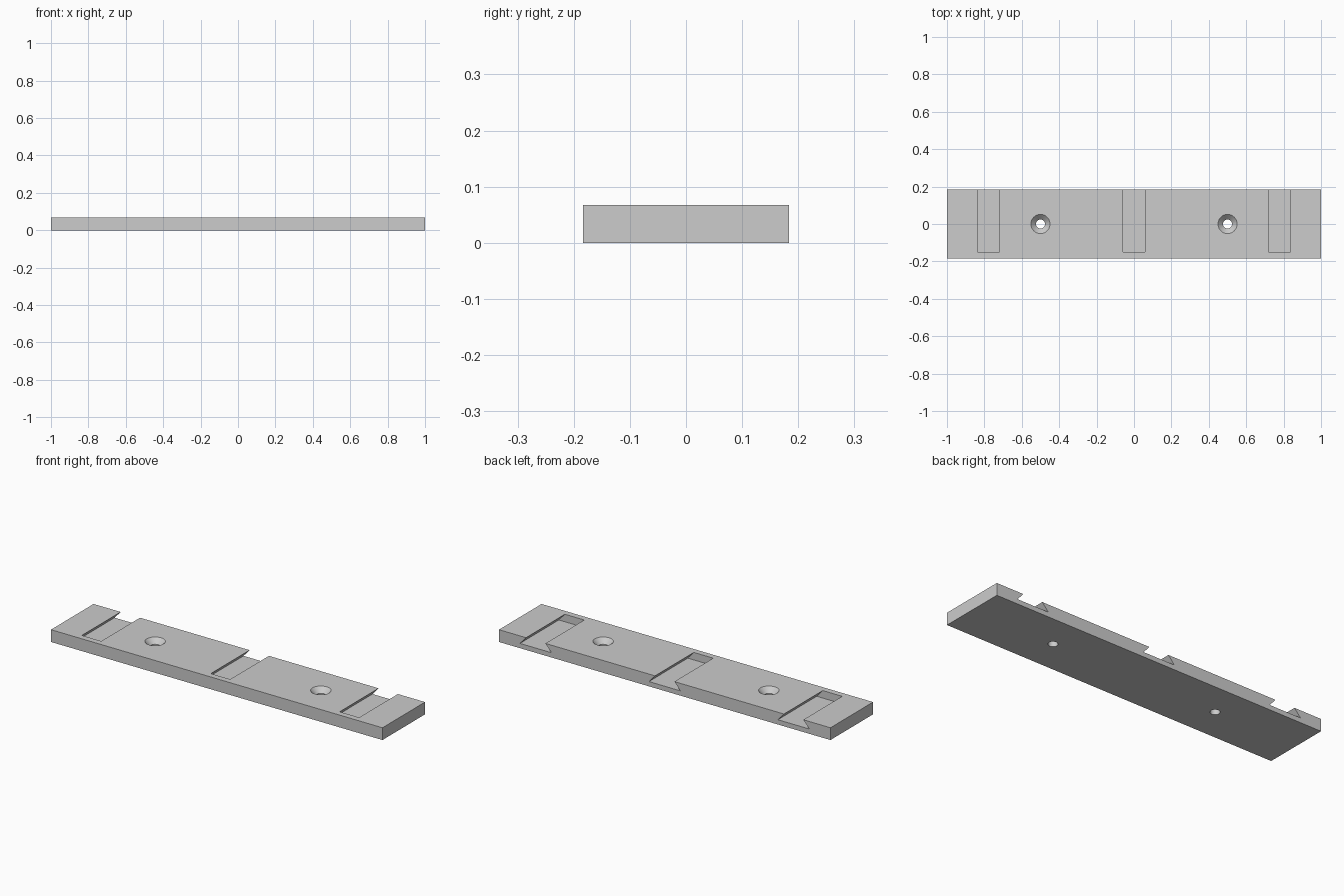
import bpy
import bmesh
import math

cube = bpy.data.objects.get("Cube")
if cube:
    bpy.data.objects.remove(cube, do_unlink=True)

LENGTH, WIDTH, HEIGHT = 2.0, 0.367, 0.067
OVER = 0.03  # how far cutters reach past the plate

grey = bpy.data.materials.new("light_grey")
grey.use_nodes = True
grey.diffuse_color = (0.604, 0.604, 0.604, 1)
grey.node_tree.nodes["Principled BSDF"].inputs["Base Color"].default_value = grey.diffuse_color


def loft(name, rings):
    """Solid through a stack of equal-sized point rings, capped at both ends."""
    bm = bmesh.new()
    loops = [[bm.verts.new(p) for p in ring] for ring in rings]
    n = len(loops[0])
    for a, b in zip(loops, loops[1:]):
        for i in range(n):
            j = (i + 1) % n
            bm.faces.new((a[i], a[j], b[j], b[i]))
    bm.faces.new(loops[0])
    bm.faces.new(loops[-1])
    bmesh.ops.recalc_face_normals(bm, faces=bm.faces)
    mesh = bpy.data.meshes.new(name)
    bm.to_mesh(mesh)
    bm.free()
    mesh.materials.append(grey)
    obj = bpy.data.objects.new(name, mesh)
    bpy.context.collection.objects.link(obj)
    return obj


def dovetail_cutter(x):
    """Undercut slot, closed at the front and open at the back."""
    floor, mouth, floor_z = 0.095, 0.0585, 0.026
    half = [(floor, floor_z), (mouth, HEIGHT), (mouth, HEIGHT + OVER)]
    profile = half + [(-w, z) for w, z in reversed(half)]
    return loft("slot_cutter", [[(x + w, y, z) for w, z in profile]
                                for y in (-0.151, WIDTH / 2 + OVER)])


def screw_cutter(x, sides=48):
    """Through hole with a countersunk mouth."""
    bore, mouth = 0.024, 0.051
    steps = [(bore, -OVER), (bore, HEIGHT - (mouth - bore)),
             (mouth, HEIGHT), (mouth, HEIGHT + OVER)]
    angles = [math.tau * i / sides for i in range(sides)]
    return loft("screw_cutter", [[(x + r * math.cos(a), r * math.sin(a), z)
                                  for a in angles] for r, z in steps])


# Plate
corners = [(sx * LENGTH / 2, sy * WIDTH / 2)
           for sx, sy in ((-1, -1), (1, -1), (1, 1), (-1, 1))]
plate = loft("mounting_plate", [[(x, y, z) for x, y in corners] for z in (0, HEIGHT)])

# Three dovetail slots and two countersunk screw holes
cutters = [dovetail_cutter(x) for x in (-0.778, 0, 0.778)]
cutters += [screw_cutter(x) for x in (-0.5, 0.5)]

bpy.ops.object.select_all(action='DESELECT')
plate.select_set(True)
bpy.context.view_layer.objects.active = plate
for cutter in cutters:
    cut = plate.modifiers.new("cut", 'BOOLEAN')
    cut.operation = 'DIFFERENCE'
    cut.solver = 'EXACT'
    cut.object = cutter
    bpy.ops.object.modifier_apply(modifier=cut.name)
    bpy.data.objects.remove(cutter, do_unlink=True)

bpy.ops.object.shade_smooth_by_angle(angle=math.radians(25))
